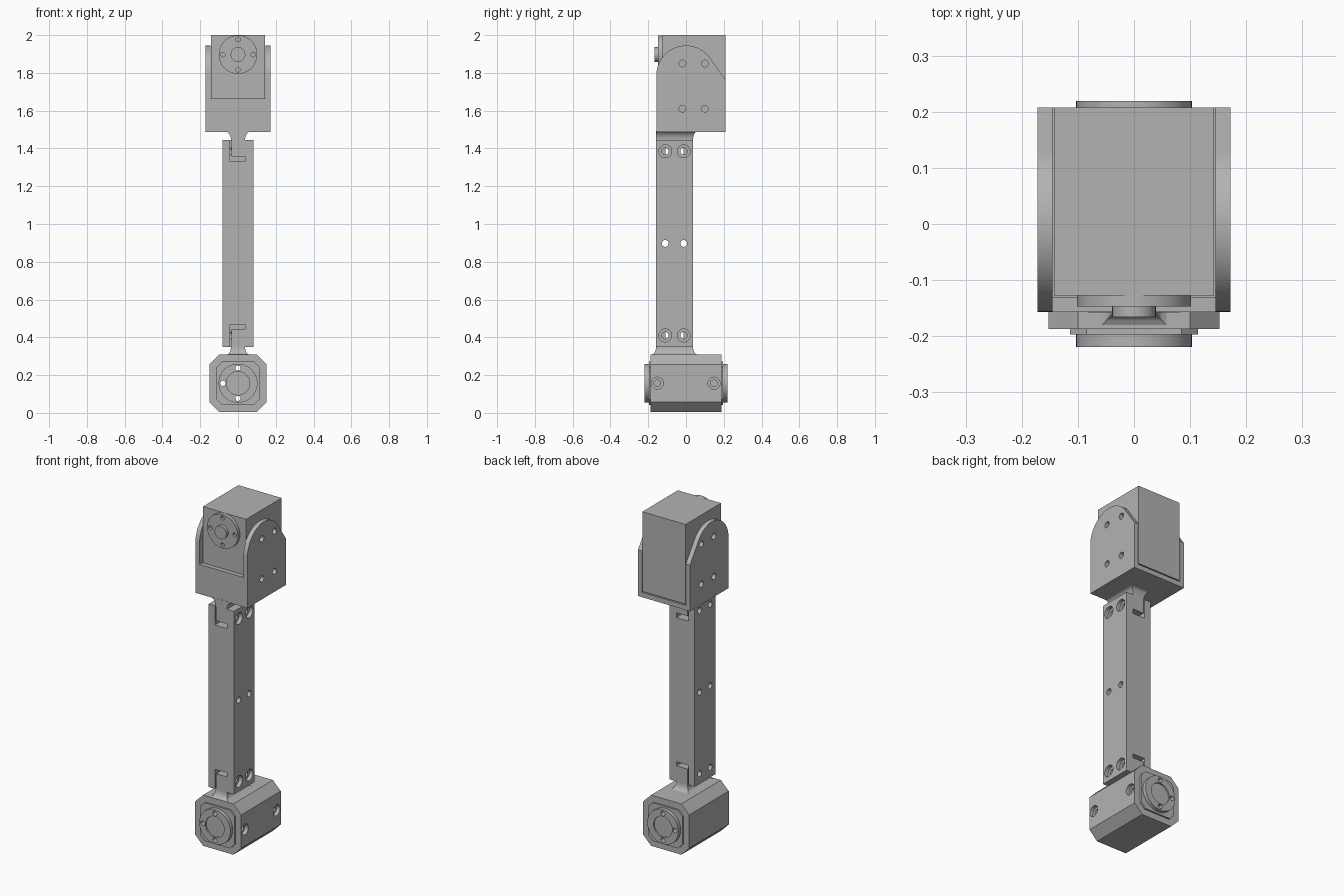
import bpy
import bmesh
from math import pi, sin, cos, sqrt
from mathutils import Matrix

if "Cube" in bpy.data.objects:
    bpy.data.objects.remove(bpy.data.objects["Cube"])

grey = bpy.data.materials.new("machined grey")
grey.use_nodes = True
COLOUR = (0.45, 0.45, 0.45, 1)
grey.diffuse_color = COLOUR
grey.node_tree.nodes["Principled BSDF"].inputs["Base Color"].default_value = COLOUR


def finish(name, bm):
    bmesh.ops.recalc_face_normals(bm, faces=bm.faces)
    mesh = bpy.data.meshes.new(name)
    bm.to_mesh(mesh)
    bm.free()
    mesh.materials.append(grey)
    obj = bpy.data.objects.new(name, mesh)
    bpy.context.collection.objects.link(obj)
    return obj


def box(name, x0, x1, y0, y1, z0, z1):
    bm = bmesh.new()
    bmesh.ops.create_cube(bm, size=1)
    bmesh.ops.scale(bm, vec=(x1 - x0, y1 - y0, z1 - z0), verts=bm.verts)
    bmesh.ops.translate(bm, vec=((x0 + x1) / 2, (y0 + y1) / 2, (z0 + z1) / 2), verts=bm.verts)
    return finish(name, bm)


def rod(name, axis, radius, start, end, a, z, sides=32):
    """Cylinder along x or y; a is the other level coordinate."""
    bm = bmesh.new()
    bmesh.ops.create_cone(bm, cap_ends=True, segments=sides, radius1=radius,
                          radius2=radius, depth=end - start)
    mid = (start + end) / 2
    if axis == "x":
        turn, place = Matrix.Rotation(pi / 2, 4, "Y"), (mid, a, z)
    else:
        turn, place = Matrix.Rotation(pi / 2, 4, "X"), (a, mid, z)
    bmesh.ops.transform(bm, matrix=Matrix.Translation(place) @ turn, verts=bm.verts)
    return finish(name, bm)


def prism(name, outline, axis, start, end):
    """Extrude an outline of (level, z) points along x or y."""
    bm = bmesh.new()
    put = (lambda p, d: (d, p[0], p[1])) if axis == "x" else (lambda p, d: (p[0], d, p[1]))
    rings = [[bm.verts.new(put(p, d)) for p in outline] for d in (start, end)]
    bm.faces.new(rings[0])
    bm.faces.new(rings[1])
    n = len(outline)
    for i in range(n):
        j = (i + 1) % n
        bm.faces.new((rings[0][i], rings[0][j], rings[1][j], rings[1][i]))
    return finish(name, bm)


def cut(obj, cutters):
    for c in cutters:
        mod = obj.modifiers.new("cut", "BOOLEAN")
        mod.operation, mod.solver, mod.object = "DIFFERENCE", "EXACT", c
    bpy.context.view_layer.update()
    graph = bpy.context.evaluated_depsgraph_get()
    mesh = bpy.data.meshes.new_from_object(obj.evaluated_get(graph))
    obj.modifiers.clear()
    obj.data = mesh
    for c in cutters:
        bpy.data.objects.remove(c)


def flared_neck(name, z_thin, z_wide, half, flare_x, front, flare_front, back, flare_back):
    bm = bmesh.new()
    rings = []
    for i in range(9):
        t = i / 8
        f = 1 - sqrt(1 - t * t)
        h, y0, y1 = half + flare_x * f, front - flare_front * f, back + flare_back * f
        z = z_thin + (z_wide - z_thin) * t
        rings.append([bm.verts.new((x, y, z)) for x, y in
                      ((-h, y0), (h, y0), (h, y1), (-h, y1))])
    for a, b in zip(rings, rings[1:]):
        for i in range(4):
            j = (i + 1) % 4
            bm.faces.new((a[i], a[j], b[j], b[i]))
    bm.faces.new(rings[0])
    bm.faces.new(rings[-1])
    return finish(name, bm)


def chamfered(half, flat, zc):
    return [(x, zc + z) for x, z in ((flat, -half), (half, -flat), (half, flat), (flat, half),
                                     (-flat, half), (-half, flat), (-half, -flat), (-flat, -half))]


# Lower motor: chamfered housing, raised pads and output discs
MZ = 0.157
body = prism("motor_housing", chamfered(0.152, 0.1, MZ), "y", -0.187, 0.187)
cutters = []
for y in (-0.152, 0.148):
    cutters += [rod("bore", "x", 0.032, 0.13, 0.2, y, MZ), rod("bore", "x", 0.018, 0.09, 0.2, y, MZ)]
bolts = ((-0.08, 0), (0, 0.08), (0, -0.08))
cutters += [rod("bolt_bore", "y", 0.014, -0.3, 0.3, a, MZ + b, 16) for a, b in bolts]
cut(body, cutters)

for side, s in (("front", -1), ("back", 1)):
    def span(a, b):
        return sorted((s * a, s * b))
    pad = prism(side + "_motor_pad", chamfered(0.114, 0.085, MZ), "y", *span(0.18, 0.197))
    disc = rod(side + "_motor_disc", "y", 0.103, *span(0.19, 0.219), 0, MZ, 48)
    for part in (pad, disc):
        cut(part, [rod("bolt_bore", "y", 0.014, -0.3, 0.3, a, MZ + b, 16) for a, b in bolts])
    cut(disc, [rod("recess", "y", 0.062, *span(0.211, 0.3), 0, MZ, 40)])

# Arm: square bar with bolt holes and end notches
F, B = -0.158, 0.037
arm = box("arm", -0.083, 0.083, F, B, 0.35, 1.445)
cutters = []
for y in (-0.11, -0.012):
    for z in (0.41, 0.897, 1.385):
        cutters.append(rod("bore", "x", 0.018, -0.2, 0.2, y, z, 24))
    for z in (0.41, 1.385):
        cutters.append(rod("counterbore", "x", 0.034, 0.06, 0.2, y, z))
for y0, y1 in ((-0.3, F + 0.05), (B - 0.05, 0.3)):
    cutters.append(box("notch", -0.043, 0.037, y0, y1, 1.33, 1.6))
    cutters.append(box("notch", -0.043, 0.037, y0, y1, 0.2, 0.467))
cut(arm, cutters)

# Tongues that sit in the arm notches
for end, z0, z1 in (("upper", 1.358, 1.447), ("lower", 0.348, 0.443)):
    for side, y0, y1 in (("front", F, F + 0.05), ("back", B - 0.05, B)):
        box(end + "_" + side + "_tongue", -0.035, 0.037, y0, y1, z0, z1)
flared_neck("lower_neck", 0.352, 0.307, 0.037, 0.025, F, 0.027, B, 0.028)
flared_neck("upper_neck", 1.443, 1.492, 0.037, 0.035, F, 0, B, 0.025)

# Bracket: floor, front plate and two rounded ears
box("bracket_floor", -0.172, 0.172, -0.157, 0.208, 1.488, 1.517)
box("bracket_front_plate", -0.172, 0.172, -0.157, -0.13, 1.488, 1.665)
ear_outline = [(-0.157, 1.488), (0.208, 1.488), (0.208, 1.765)]
ear_outline += [(0.157 * cos(a), 1.788 + 0.157 * sin(a))
                for a in (pi * (0.17 + 0.83 * i / 24) for i in range(25))]
for side, s in (("left", 1), ("right", -1)):
    x0, x1 = sorted((s * 0.145, s * 0.172))
    ear = prism(side + "_ear", ear_outline, "x", x0, x1)
    cut(ear, [rod("ear_bore", "x", 0.018, -0.2, 0.2, y, z, 24)
              for y in (-0.019, 0.1) for z in (1.61, 1.85)])

# Upper servo with its horn
HZ = 1.897
box("servo_block", -0.143, 0.143, -0.127, 0.208, 1.523, 2.0)
horn = rod("servo_horn", "y", 0.102, -0.147, -0.125, 0, HZ, 48)
cut(horn, [rod("horn_bore", "y", 0.012, -0.3, -0.13, a, HZ + b, 16)
           for a, b in ((-0.08, 0), (0.08, 0), (0, 0.08), (0, -0.08))])
rod("horn_hub", "y", 0.039, -0.166, -0.14, 0, HZ, 32)

# Smooth round surfaces while keeping edges crisp
bpy.ops.object.select_all(action="DESELECT")
for obj in bpy.context.collection.objects:
    if obj.type == "MESH" and grey.name in obj.data.materials:
        obj.select_set(True)
        bpy.context.view_layer.objects.active = obj
bpy.ops.object.shade_smooth_by_angle(angle=0.52)
